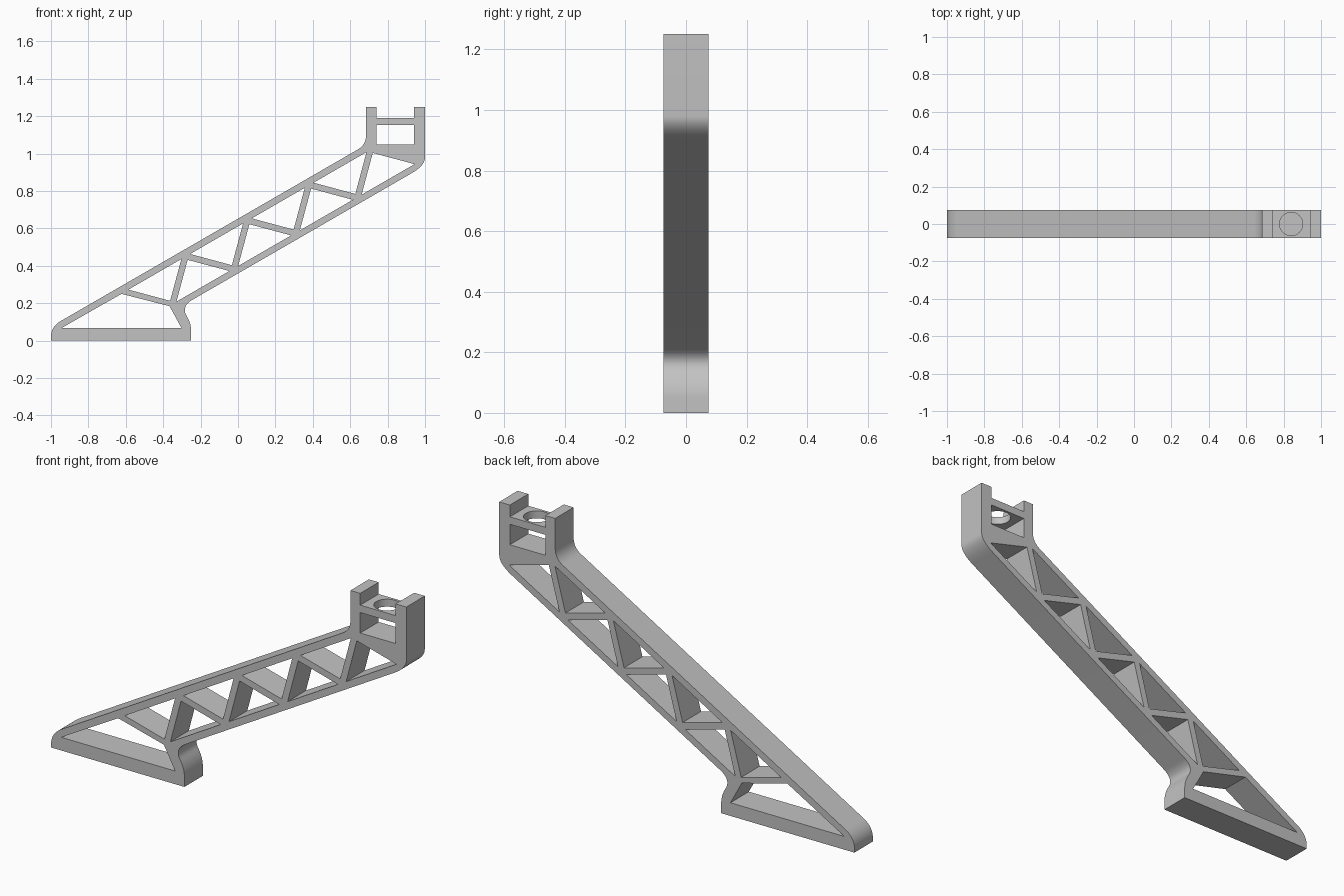
import bpy
import math
from mathutils import Vector

cube = bpy.data.objects.get("Cube")
if cube:
    bpy.data.objects.remove(cube, do_unlink=True)

HALF_DEPTH = 0.074

grey = bpy.data.materials.new("light grey plastic")
grey.use_nodes = True
colour = (0.54, 0.54, 0.54, 1)
grey.diffuse_color = colour
grey.node_tree.nodes["Principled BSDF"].inputs["Base Color"].default_value = colour


def bend(start, control, end, steps=10):
    """Points of a rounded corner."""
    a, b, c = Vector(start), Vector(control), Vector(end)
    ts = [i / steps for i in range(steps + 1)]
    return [a * (1 - t) ** 2 + b * 2 * t * (1 - t) + c * t * t for t in ts]


def top_edge(x, drop=0.0):
    return (x, 0.652 + x * math.tan(math.radians(30)) - drop)


def low_edge(x):
    return top_edge(x, 0.293)


# Outer silhouette: foot, underside, fork, sloping top
outline = [(-1, 0), (-0.25, 0)]
outline += bend((-0.25, 0.05), (-0.25, 0.09), (-0.273, 0.13))
outline += bend((-0.273, 0.13), (-0.305, 0.178), low_edge(-0.25))[1:]
outline += bend(low_edge(0.93), low_edge(1), (1, 0.98))
outline += [(1, 1.25), (0.94, 1.25), (0.94, 1.19), (0.74, 1.19), (0.74, 1.25), (0.685, 1.25)]
outline += bend((0.685, 1.10), (0.685, 1.05), top_edge(0.645))
outline += bend(top_edge(-0.95), (-0.995, 0.075), (-1, 0.03))

# Openings: foot, fork window and the zigzag lattice
holes = [
    [(-0.944, 0.067), (-0.302, 0.067), (-0.366, 0.184), (-0.623, 0.25)],
    [(0.74, 1.048), (0.94, 1.048), (0.94, 1.152), (0.74, 1.152)],
]
along = Vector((math.cos(math.radians(30)), math.sin(math.radians(30))))
across = Vector((along.y, -along.x))
PITCH, HEIGHT, SPAN = 0.381, 0.1635, 0.184
first = Vector(top_edge(0.687, 0.041)) - along * HEIGHT
for i in range(4):
    upper = first - along * PITCH * i
    lower = upper + along * PITCH / 2 + across * SPAN
    for base, side in ((upper, 1), (lower, -1)):
        holes.append([base - along * HEIGHT, base + along * HEIGHT,
                      base + across * HEIGHT * side])

# Extruded bracket body
curve = bpy.data.curves.new("bracket_arm", "CURVE")
curve.dimensions = "2D"
curve.fill_mode = "BOTH"
curve.extrude = HALF_DEPTH
for loop in [outline] + holes:
    spline = curve.splines.new("POLY")
    spline.points.add(len(loop) - 1)
    for point, (x, z) in zip(spline.points, loop):
        point.co = (x, z, 0, 1)
    spline.use_cyclic_u = True
arm = bpy.data.objects.new("bracket_arm", curve)
bpy.context.collection.objects.link(arm)
arm.rotation_euler.x = math.radians(90)
bpy.ops.object.select_all(action="DESELECT")
arm.select_set(True)
bpy.context.view_layer.objects.active = arm
bpy.ops.object.convert(target="MESH")
bpy.ops.object.transform_apply(location=False, rotation=True, scale=False)
arm = bpy.context.object

# Weld caps to walls so the body is watertight
bpy.ops.object.mode_set(mode="EDIT")
bpy.ops.mesh.select_all(action="SELECT")
bpy.ops.mesh.remove_doubles(threshold=0.0002)
bpy.ops.mesh.normals_make_consistent(inside=False)
bpy.ops.object.mode_set(mode="OBJECT")
arm.data.materials.clear()
arm.data.materials.append(grey)

# Round hole through the fork's crossbar
bpy.ops.mesh.primitive_cylinder_add(vertices=48, radius=0.062, depth=0.12,
                                    location=(0.84, 0, 1.17))
cutter = bpy.context.object
cutter.name = "crossbar_hole_cutter"
cutter.data.materials.append(grey)
cutter.hide_render = True
cutter.hide_viewport = True
cut = arm.modifiers.new("crossbar hole", "BOOLEAN")
cut.object = cutter
cut.operation = "DIFFERENCE"
cut.solver = "EXACT"

bpy.ops.object.select_all(action="DESELECT")
arm.select_set(True)
bpy.context.view_layer.objects.active = arm
bpy.ops.object.modifier_apply(modifier=cut.name)
bpy.data.objects.remove(cutter, do_unlink=True)
bpy.ops.object.shade_smooth_by_angle(angle=math.radians(30))
